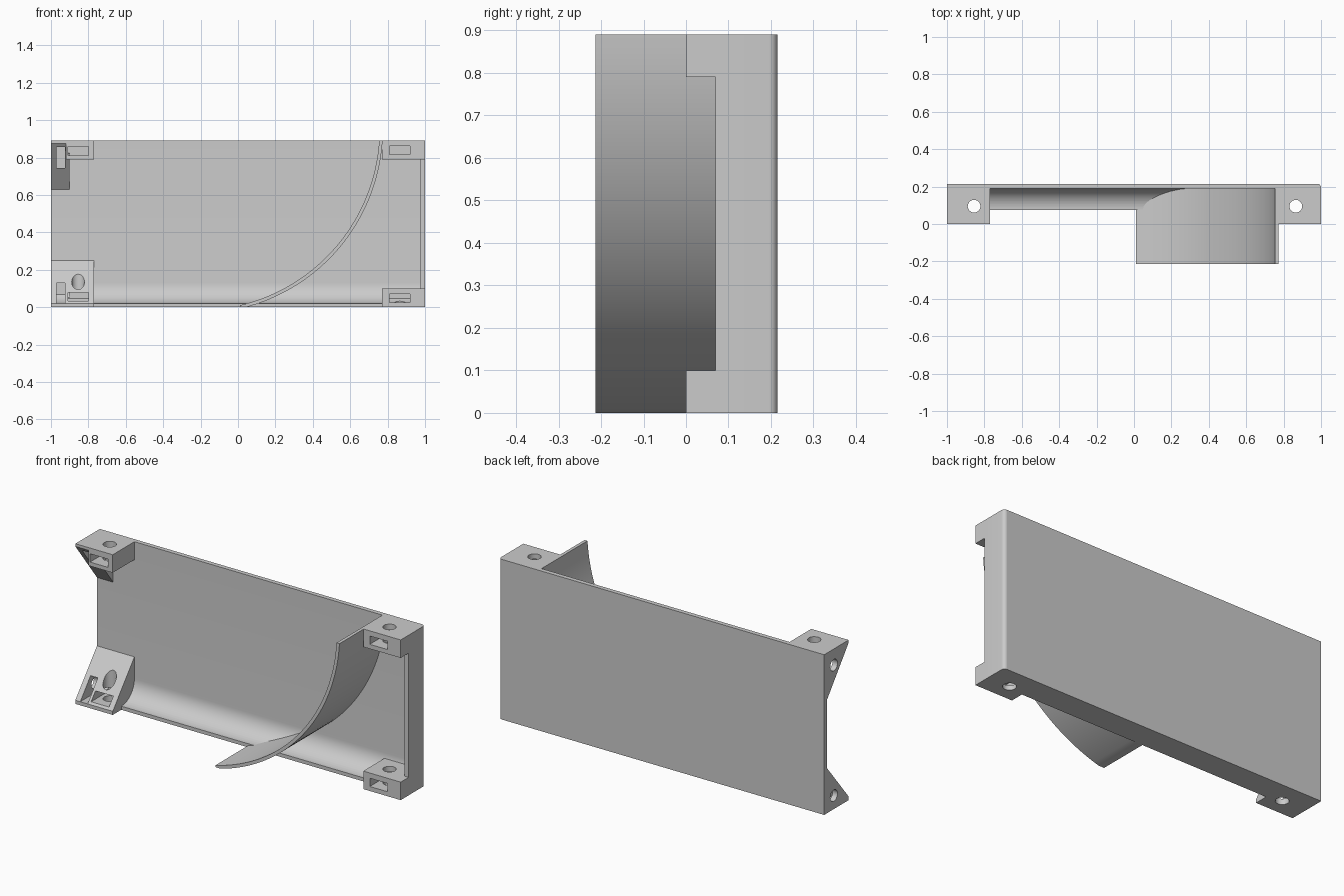
import bpy, bmesh
from math import pi, sin, cos, asin, acos, radians

cube = bpy.data.objects.get("Cube")
if cube:
    bpy.data.objects.remove(cube, do_unlink=True)

grey = bpy.data.materials.new("plain_grey")
grey.use_nodes = True
grey.diffuse_color = (0.6, 0.6, 0.6, 1)
grey.node_tree.nodes["Principled BSDF"].inputs["Base Color"].default_value = (0.6, 0.6, 0.6, 1)

# Puts a 2D profile point and a depth along the extrusion axis into 3D
PLACE = {
    "x": lambda p, d: (d, p[0], p[1]),
    "y": lambda p, d: (p[0], d, p[1]),
    "z": lambda p, d: (p[0], p[1], d),
}


def prism(name, points, axis, lo, hi):
    """Extrude a closed profile along an axis."""
    bm = bmesh.new()
    ends = [[bm.verts.new(PLACE[axis](p, d)) for p in points] for d in (lo, hi)]
    bm.faces.new(ends[0])
    bm.faces.new(ends[1][::-1])
    n = len(points)
    for i in range(n):
        j = (i + 1) % n
        bm.faces.new((ends[0][i], ends[0][j], ends[1][j], ends[1][i]))
    bmesh.ops.recalc_face_normals(bm, faces=bm.faces)
    mesh = bpy.data.meshes.new(name)
    bm.to_mesh(mesh)
    bm.free()
    obj = bpy.data.objects.new(name, mesh)
    bpy.context.collection.objects.link(obj)
    mesh.materials.append(grey)
    return obj


def box(name, x, y, z):
    return prism(name, [(x[0], y[0]), (x[1], y[0]), (x[1], y[1]), (x[0], y[1])], "z", *z)


def arc(cx, cy, r, start, end, steps):
    angles = [start + (end - start) * i / steps for i in range(steps + 1)]
    return [(cx + r * cos(a), cy + r * sin(a)) for a in angles]


def activate(obj):
    bpy.ops.object.select_all(action="DESELECT")
    obj.select_set(True)
    bpy.context.view_layer.objects.active = obj


def boolean(obj, other, operation):
    activate(obj)
    mod = obj.modifiers.new(operation, "BOOLEAN")
    mod.operation, mod.solver, mod.object = operation, "EXACT", other
    bpy.ops.object.modifier_apply(modifier=mod.name)
    bpy.data.objects.remove(other, do_unlink=True)


def smooth(obj):
    activate(obj)
    bpy.ops.object.shade_smooth_by_angle(angle=radians(30))


H = 0.89       # total height
BACK = 0.215   # rear face
PANEL = 0.19   # front face of the back panel
LIP = 0.075    # front edge of the low walls
HOLE_Y = 0.095
HOLES_X = {"left": 0.865, "right": -0.855}


def bolt_hole(x, z):
    """Vertical round cutter."""
    return prism("hole_cutter", arc(x, HOLE_Y, 0.034, 0, 2 * pi, 24)[:-1], "z", *z)


# Back panel and floor lip in one profile, joined by a large inner fillet
profile = [(BACK, H), (BACK, 0), (LIP, 0), (LIP, 0.02)]
profile += arc(LIP + 0.005, 0.13, 0.11, -pi / 2, 0, 12) + [(PANEL, H)]
panel = prism("back_panel_and_floor", profile, "x", -1, 0.98)
for x in HOLES_X.values():
    boolean(panel, bolt_hole(x, (-0.1, 0.3)), "DIFFERENCE")
smooth(panel)

# End wall with a rounded rear edge
wall = [(0.975, 0.07), (1, 0.07)] + arc(0.98, BACK - 0.02, 0.02, 0, pi / 2, 6) + [(0.975, BACK)]
smooth(prism("end_wall", wall, "z", 0, H))

# Square mounting blocks at the walled end
for name, z in (("upper", (0.79, H)), ("lower", (0, 0.1))):
    block = box(name + "_left_mount", (0.77, 1), (0, PANEL), z)
    x = HOLES_X["left"]
    boolean(block, bolt_hole(x, (z[0] - 0.1, z[1] + 0.1)), "DIFFERENCE")
    mid = z[0] + 0.048
    slot = box("slot_cutter", (x - 0.055, x + 0.055), (-0.1, 0.15), (mid - 0.023, mid + 0.023))
    boolean(block, slot, "DIFFERENCE")
    smooth(block)

# Sloped mounting blocks at the open end
upper = prism("upper_right_mount", [(0, H), (0, 0.875), (PANEL, 0.63), (PANEL, H)], "x", -1, -0.9)
boolean(upper, box("upper_block", (-0.92, -0.77), (0, PANEL), (0.79, H)), "UNION")
lower = prism("lower_right_mount", [(0, 0), (0, 0.02), (PANEL, 0.25), (PANEL, 0)], "x", -1, -0.77)
x = HOLES_X["right"]
for block, hole_z, slot_z, side_z in (
    (upper, (0.7, 1), 0.835, 0.8),
    (lower, (-0.1, 0.4), 0.055, 0.075),
):
    boolean(block, bolt_hole(x, hole_z), "DIFFERENCE")
    boolean(block, box("slot_cutter", (x - 0.055, x + 0.055), (-0.1, 0.15),
                       (slot_z - 0.023, slot_z + 0.023)), "DIFFERENCE")
    # Sideways bolt hole and its upright nut slot
    side = prism("side_cutter", arc(0.13, side_z, 0.032, 0, 2 * pi, 24)[:-1], "x", -1.1, -0.9)
    boolean(block, side, "DIFFERENCE")
    boolean(block, box("slot_cutter", (-0.97, -0.925), (-0.1, 0.17),
                       (side_z - 0.055, side_z + 0.055)), "DIFFERENCE")
    smooth(block)

# Curved deflector blade sweeping from the floor up to the top edge
CX, CZ, INNER, OUTER = -0.213, 0.954, 0.97, 0.988
TIP = 0.01
inside = arc(CX, CZ, INNER, asin((H - CZ) / INNER), -acos((TIP - CX) / INNER), 40)
outside = arc(CX, CZ, OUTER, -asin(CZ / OUTER), asin((H - CZ) / OUTER), 40)
smooth(prism("curved_blade", inside + [(TIP, 0)] + outside, "y", -0.213, 0.2))
